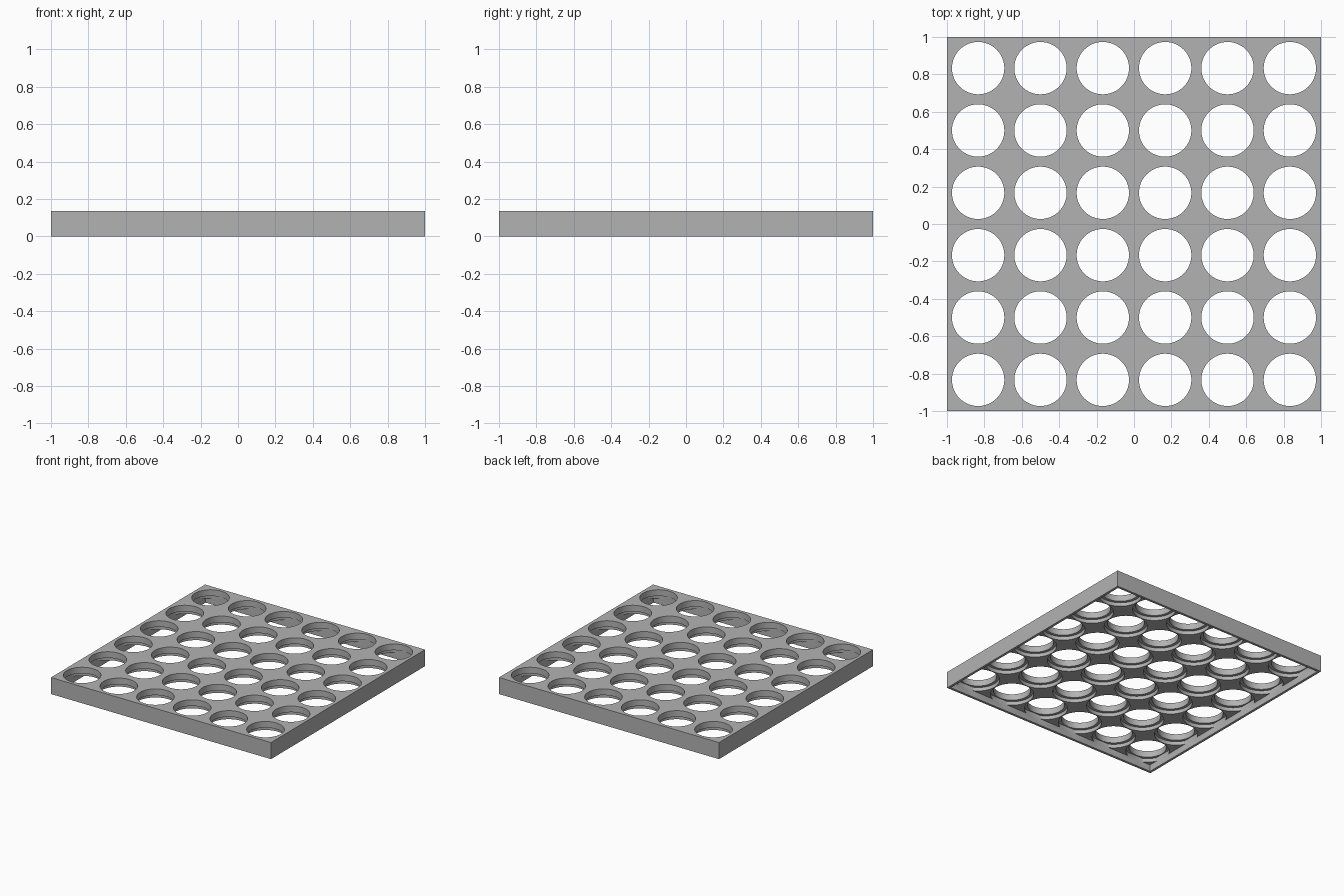
import bpy, bmesh, math
from mathutils import Matrix

cube = bpy.data.objects.get("Cube")
if cube:
    bpy.data.objects.remove(cube, do_unlink=True)

GRID = 6
PITCH = 2 / GRID
HEIGHT = 0.136
LEDGE_Z = 0.085     # underside of the narrow holes
RECESS_Z = 0.055    # underside of the wide recesses
WALL = 0.02

grey = bpy.data.materials.new("plain_grey")
grey.use_nodes = True
colour = (0.45, 0.45, 0.45, 1)
grey.diffuse_color = colour
grey.node_tree.nodes["Principled BSDF"].inputs["Base Color"].default_value = colour


def add_object(name, bm):
    mesh = bpy.data.meshes.new(name)
    bm.to_mesh(mesh)
    bm.free()
    obj = bpy.data.objects.new(name, mesh)
    bpy.context.collection.objects.link(obj)
    return obj


def box(name, width, z0, z1):
    bm = bmesh.new()
    place = Matrix.Translation((0, 0, (z0 + z1) / 2)) @ Matrix.Diagonal((width, width, z1 - z0, 1))
    bmesh.ops.create_cube(bm, size=1, matrix=place)
    return add_object(name, bm)


def cylinder_grid(name, radius, z0, z1):
    bm = bmesh.new()
    for i in range(GRID):
        for j in range(GRID):
            x, y = ((k + 0.5) * PITCH - 1 for k in (i, j))
            bmesh.ops.create_cone(bm, cap_ends=True, segments=64, radius1=radius,
                                  radius2=radius, depth=z1 - z0,
                                  matrix=Matrix.Translation((x, y, (z0 + z1) / 2)))
    return add_object(name, bm)


def combine(obj, tool, operation):
    """Apply a boolean to obj and discard the tool."""
    mod = obj.modifiers.new("cut", "BOOLEAN")
    mod.operation = operation
    mod.solver = "EXACT"
    mod.object = tool
    bpy.context.view_layer.update()
    result = obj.evaluated_get(bpy.context.evaluated_depsgraph_get())
    mesh = bpy.data.meshes.new_from_object(result)
    obj.modifiers.clear()
    obj.data = mesh
    bpy.data.objects.remove(tool, do_unlink=True)


# Solid tray body
tray = box("perforated_tray", 2, 0, HEIGHT)

# Narrow holes through the top
combine(tray, cylinder_grid("hole_cutter", 0.14, -0.1, HEIGHT + 0.1), "DIFFERENCE")

# Wide recesses below, kept inside the outer wall
recesses = cylinder_grid("recess_cutter", 0.163, -0.1, LEDGE_Z)
combine(recesses, box("recess_limit", 2 - 2 * WALL, -0.2, HEIGHT), "INTERSECT")
combine(tray, recesses, "DIFFERENCE")

# Open cavity underneath
combine(tray, box("cavity_cutter", 2 - 2 * WALL, -0.2, RECESS_Z), "DIFFERENCE")

tray.data.materials.clear()
tray.data.materials.append(grey)
for face in tray.data.polygons:
    face.material_index = 0

# Smooth hole walls with sharp rims
bpy.ops.object.select_all(action="DESELECT")
tray.select_set(True)
bpy.context.view_layer.objects.active = tray
bpy.ops.object.shade_smooth_by_angle(angle=math.radians(30))
